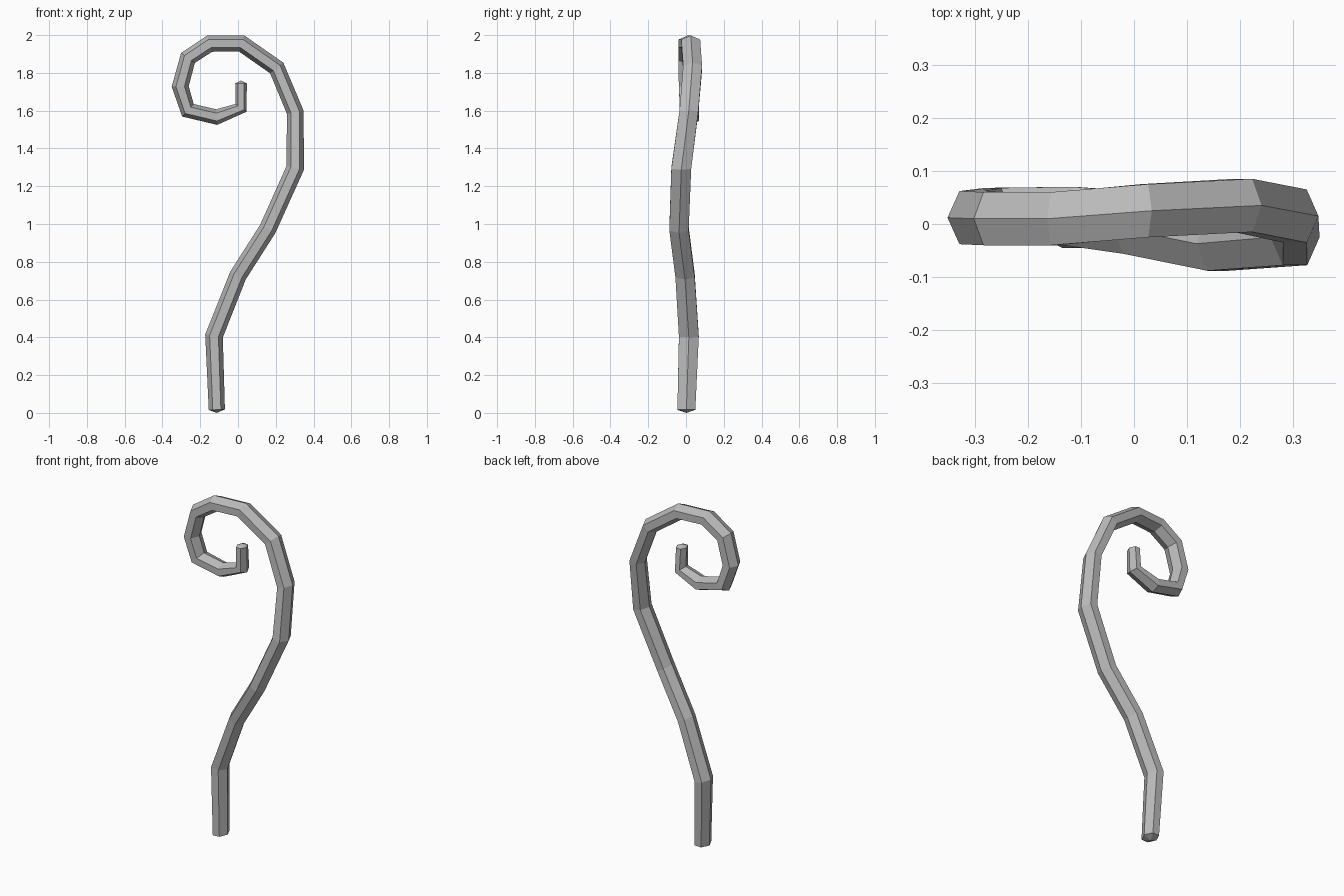
import bpy, bmesh, math
from mathutils import Vector

cube = bpy.data.objects.get("Cube")
if cube:
    bpy.data.objects.remove(cube, do_unlink=True)

# Centre line from foot to curled tip: x, y, z, thickness factor
PATH = [
    (-.112, .002, .017, .95), (-.127, .015, .407, 1.05), (0, -.005, .727, 1.02),
    (.158, -.037, .975, 1.02), (.303, -.025, 1.297, 1.05), (.303, .015, 1.592, 1),
    (.205, .035, 1.826, 1), (.02, .025, 1.955, 1), (-.15, .01, 1.955, 1),
    (-.265, .01, 1.879, 1), (-.306, .012, 1.728, 1), (-.265, .018, 1.602, 1),
    (-.113, .024, 1.566, .92), (.016, .02, 1.615, .8), (.016, .015, 1.745, .68),
]
HALF_WIDTH, HALF_DEPTH, SIDES = .045, .05, 6

grey = bpy.data.materials.new("grey")
grey.use_nodes = True
grey.diffuse_color = (.5, .5, .5, 1)
grey.node_tree.nodes["Principled BSDF"].inputs["Base Color"].default_value = (.5, .5, .5, 1)

bm = bmesh.new()
points = [Vector(p[:3]) for p in PATH]
rings = []
for i, p in enumerate(points):
    # Each six-sided ring sits on the bisector of its two segments
    tangent = Vector()
    for a, b in ((i - 1, i), (i, i + 1)):
        if a >= 0 and b < len(points):
            step = points[b] - points[a]
            step.y = 0
            tangent += step.normalized()
    tangent.normalize()
    across = Vector((tangent.z, 0, -tangent.x))
    size = PATH[i][3]
    ring = []
    for k in range(SIDES):
        t = math.tau * k / SIDES
        depth = math.sin(t) / math.sin(math.pi / 3) * HALF_DEPTH
        ring.append(bm.verts.new(p + size * (across * math.cos(t) * HALF_WIDTH
                                             + Vector((0, depth, 0)))))
    rings.append(ring)

# Walls of the staff
for low, high in zip(rings, rings[1:]):
    for k in range(SIDES):
        n = (k + 1) % SIDES
        bm.faces.new((low[k], low[n], high[n], high[k]))

# Shallow pointed caps
for ring, p, dz in ((rings[0], points[0], -.017), (rings[-1], points[-1], .015)):
    tip = bm.verts.new(p + Vector((0, 0, dz)))
    for k in range(SIDES):
        bm.faces.new((ring[k], ring[(k + 1) % SIDES], tip))

bmesh.ops.recalc_face_normals(bm, faces=bm.faces)
mesh = bpy.data.meshes.new("curled_staff")
bm.to_mesh(mesh)
bm.free()
mesh.materials.append(grey)
staff = bpy.data.objects.new("curled_staff", mesh)
bpy.context.collection.objects.link(staff)
